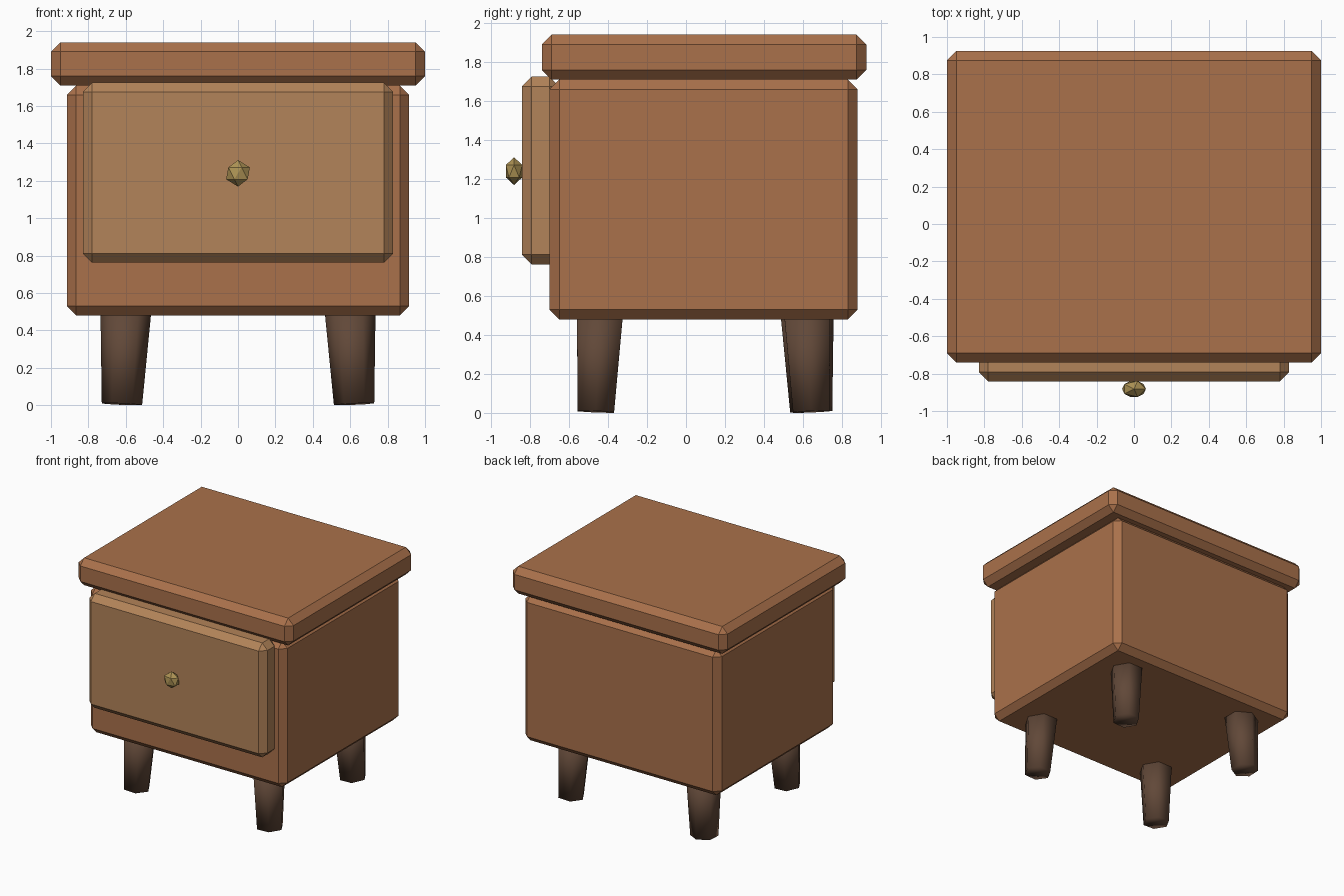
import bpy, bmesh
from math import radians
from mathutils import Matrix, Vector

if "Cube" in bpy.data.objects:
    bpy.data.objects.remove(bpy.data.objects["Cube"])


def material(name, color):
    m = bpy.data.materials.new(name)
    m.diffuse_color = (*color, 1)
    m.use_nodes = True
    m.node_tree.nodes["Principled BSDF"].inputs["Base Color"].default_value = m.diffuse_color
    return m


wood = material("warm_wood", (0.40, 0.165, 0.07))
front_wood = material("light_wood", (0.45, 0.23, 0.10))
dark_wood = material("dark_wood", (0.12, 0.065, 0.04))
brass = material("brass", (0.42, 0.29, 0.09))


def finish(name, bm, mat, smooth=False):
    bmesh.ops.recalc_face_normals(bm, faces=bm.faces)
    me = bpy.data.meshes.new(name)
    for f in bm.faces:
        f.smooth = smooth
    bm.to_mesh(me)
    bm.free()
    me.materials.append(mat)
    ob = bpy.data.objects.new(name, me)
    bpy.context.collection.objects.link(ob)
    return ob


def chamfered_box(name, lo, hi, mat, chamfer=0.05):
    lo, hi = Vector(lo), Vector(hi)
    bm = bmesh.new()
    bmesh.ops.create_cube(bm, size=1, matrix=Matrix.Translation((lo + hi) / 2)
                          @ Matrix.Diagonal((*(hi - lo), 1)))
    bmesh.ops.bevel(bm, geom=bm.edges[:], offset=chamfer, segments=1,
                    affect='EDGES', profile=0.5)
    return finish(name, bm, mat)


# Body, overhanging top and drawer front
chamfered_box("cabinet_body", (-0.915, -0.70, 0.48), (0.915, 0.88, 1.71), wood)
chamfered_box("table_top", (-1, -0.74, 1.71), (1, 0.925, 1.94), wood)
chamfered_box("drawer_front", (-0.83, -0.842, 0.762), (0.83, -0.65, 1.725), front_wood)

# Faceted drawer knob
bm = bmesh.new()
bmesh.ops.create_icosphere(bm, subdivisions=1, radius=0.071)
bmesh.ops.scale(bm, verts=bm.verts, vec=(1, 0.7, 1))
bmesh.ops.translate(bm, verts=bm.verts, vec=(0, -0.882, 1.24))
finish("drawer_knob", bm, brass)

# Four tapered six-sided legs, splayed slightly outwards
H = 0.5
for sy, row in ((-1, "front"), (1, "back")):
    for sx, side in ((-1, "left"), (1, "right")):
        bm = bmesh.new()
        bmesh.ops.create_cone(bm, cap_ends=True, segments=6, radius1=0.108,
                              radius2=0.136, depth=H)
        tilt = Matrix.Rotation(radians(2.4) * sy, 4, 'X') @ Matrix.Rotation(radians(-2.4) * sx, 4, 'Y')
        bm.transform(tilt)
        # turn so that corners point sideways
        xs = max(v.co.x for v in bm.verts)
        ys = max(v.co.y for v in bm.verts)
        if ys > xs:
            bm.transform(tilt @ Matrix.Rotation(radians(30), 4, 'Z') @ tilt.inverted())
        low = min(v.co.z for v in bm.verts)
        bm.transform(Matrix.Translation((0.61 * sx, 0.09 + 0.542 * sy, -low)))
        finish(f"{row}_{side}_leg", bm, dark_wood, smooth=True)
